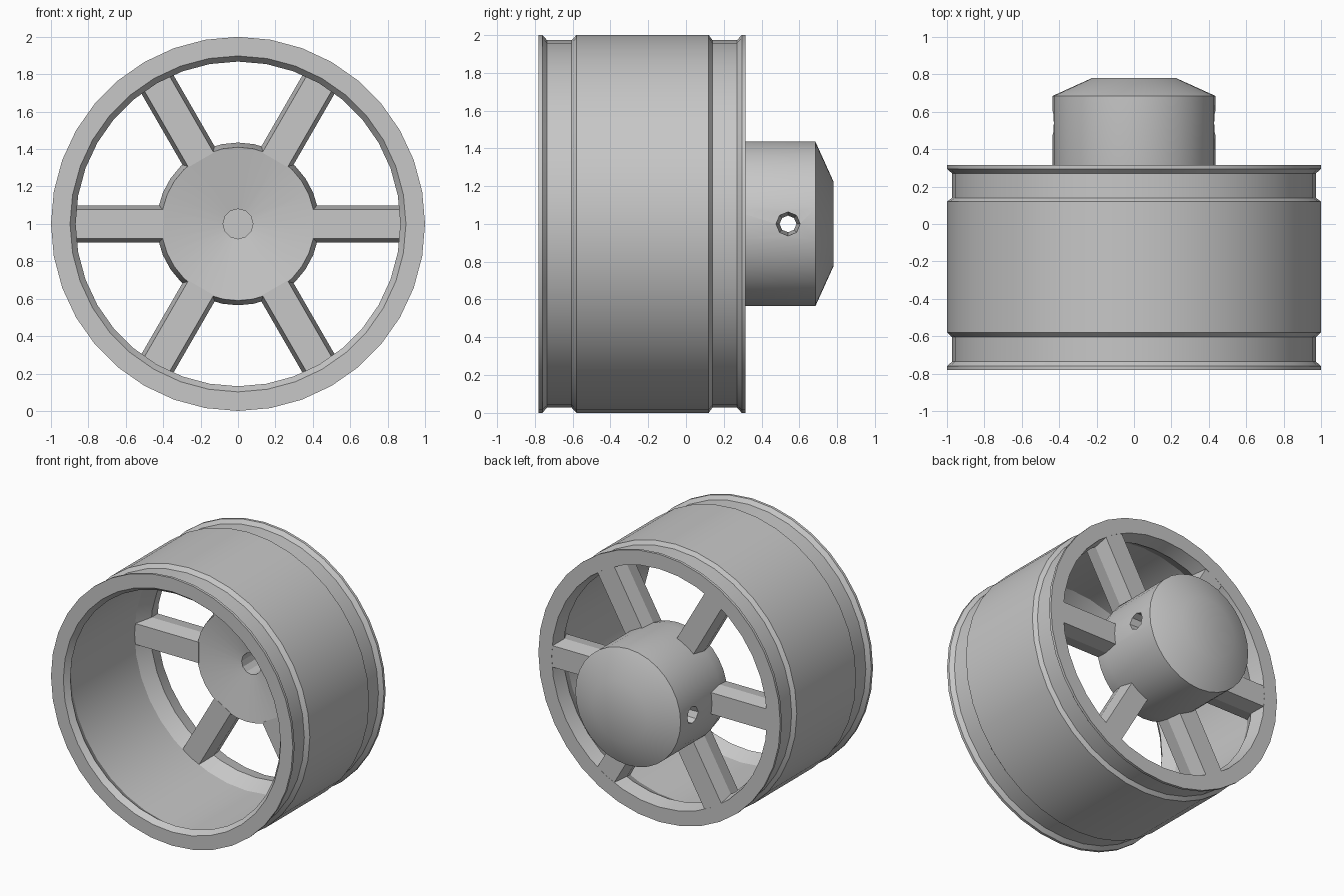
import bpy, bmesh, math
from mathutils import Matrix, Vector

if "Cube" in bpy.data.objects:
    bpy.data.objects.remove(bpy.data.objects["Cube"], do_unlink=True)

grey = bpy.data.materials.new("plain grey")
grey.use_nodes = True
grey.diffuse_color = (0.57, 0.57, 0.57, 1)
grey.node_tree.nodes["Principled BSDF"].inputs["Base Color"].default_value = (0.57, 0.57, 0.57, 1)

AXLE = Vector((0, 0, 1))
BACK, WEB = 0.315, 0.1     # back plane and front plane of the spokes
MID = (BACK + WEB) / 2     # ridge where the two tapers meet


def finish(bm, name):
    bmesh.ops.recalc_face_normals(bm, faces=bm.faces)
    mesh = bpy.data.meshes.new(name)
    bm.to_mesh(mesh)
    bm.free()
    mesh.materials.append(grey)
    ob = bpy.data.objects.new(name, mesh)
    ob.location = AXLE
    bpy.context.collection.objects.link(ob)
    return ob


def select(ob):
    bpy.ops.object.select_all(action="DESELECT")
    ob.select_set(True)
    bpy.context.view_layer.objects.active = ob


def smooth(ob, angle):
    select(ob)
    bpy.ops.object.shade_smooth_by_angle(angle=math.radians(angle))


def lathe(name, profile, steps, closed):
    """Turn (radius, y) points around the axle."""
    bm = bmesh.new()
    vs = [bm.verts.new((r, y, 0)) for r, y in profile]
    pairs = list(zip(vs, vs[1:])) + ([(vs[-1], vs[0])] if closed else [])
    edges = [bm.edges.new(p) for p in pairs]
    bmesh.ops.spin(bm, geom=vs + edges, cent=(0, 0, 0), axis=(0, 1, 0),
                   angle=math.tau, steps=steps)
    bmesh.ops.remove_doubles(bm, verts=bm.verts, dist=0.0005)
    return finish(bm, name)


def cone(name, r1, r2, length, sides, rot, centre):
    bm = bmesh.new()
    bmesh.ops.create_cone(bm, cap_ends=True, segments=sides, radius1=r1,
                          radius2=r2, depth=length,
                          matrix=Matrix.Translation(centre) @ rot)
    return finish(bm, name)


def cut(ob, cutter):
    mod = ob.modifiers.new("cut", "BOOLEAN")
    mod.operation = "DIFFERENCE"
    mod.solver = "EXACT"
    mod.object = cutter
    select(ob)
    bpy.ops.object.modifier_apply(modifier=mod.name)
    bpy.data.objects.remove(cutter, do_unlink=True)


# Rim: outer face with two grooves, thin inner wall between a front and a back lip
rim = lathe("rim", [
    (1.0, -0.78), (1.0, -0.76), (0.972, -0.735), (0.972, -0.605),
    (1.0, -0.58), (1.0, 0.12), (0.972, 0.14), (0.972, 0.27),
    (1.0, 0.295), (1.0, BACK), (0.89, BACK), (0.868, MID), (0.925, WEB),
    (0.925, -0.65), (0.868, -0.74), (0.898, -0.78)], 36, True)
smooth(rim, 18)

# Hub: dished front, tapered collar, straight barrel, conical back cap
hub = lathe("hub", [
    (0, WEB + 0.07), (0.41, WEB), (0.435, MID), (0.435, 0.685),
    (0.225, 0.78), (0, 0.78)], 32, False)
cut(hub, cone("axle_bore", 0.08, 0.08, 0.6, 12,
              Matrix.Rotation(math.pi / 2, 4, "X"), (0, 0.36, 0)))
# Set screw holes, narrowing from each side towards the bore
for side in (1, -1):
    cut(hub, cone("set_screw_hole", 0.04, 0.065, 0.47, 8,
                  Matrix.Rotation(side * math.pi / 2, 4, "Y"), (side * 0.225, 0.54, 0)))
smooth(hub, 25)

# Spokes: six bars, widest along a ridge halfway through their depth
HALF = [(WEB, 0.078), (MID, 0.099), (BACK - 0.001, 0.08)]
SECTION = HALF + [(y, -z) for y, z in reversed(HALF)]
for i in range(6):
    bm = bmesh.new()
    face = bm.faces.new([bm.verts.new((0.395, y, z)) for y, z in SECTION])
    ext = bmesh.ops.extrude_face_region(bm, geom=[face], use_keep_orig=True)
    tip = [g for g in ext["geom"] if isinstance(g, bmesh.types.BMVert)]
    bmesh.ops.translate(bm, verts=tip, vec=(0.54, 0, 0))
    bm.transform(Matrix.Rotation(math.radians(60 * i), 4, "Y"))
    finish(bm, f"spoke_{i + 1}")
